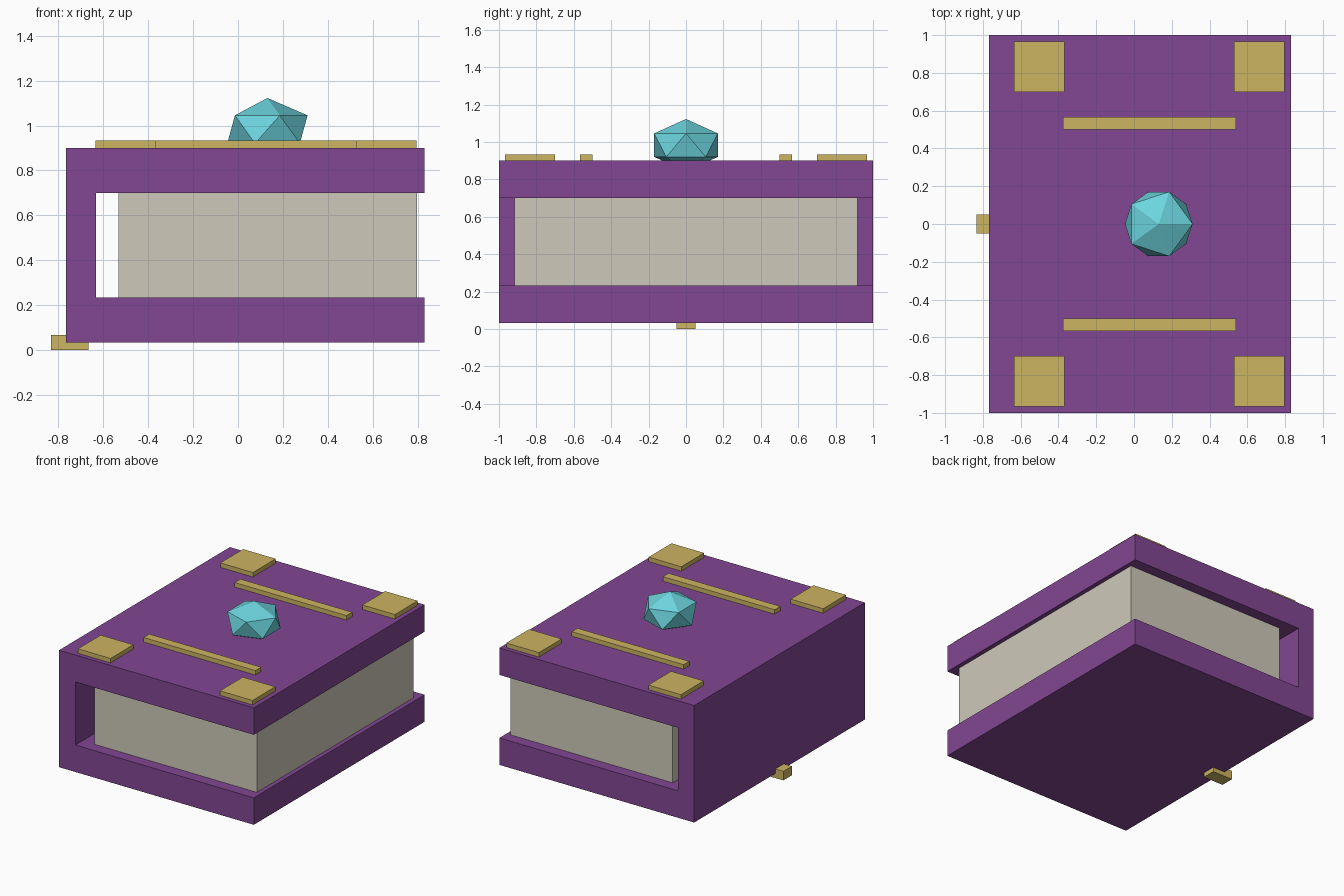
import bpy
import bmesh

cube = bpy.data.objects.get("Cube")
if cube:
    bpy.data.objects.remove(cube, do_unlink=True)


def srgb(r, g, b):
    lin = [c / 12.92 if c < 0.04 else ((c + 0.055) / 1.055) ** 2.4
           for c in (r / 255, g / 255, b / 255)]
    return (*lin, 1)


def material(name, colour):
    mat = bpy.data.materials.new(name)
    mat.use_nodes = True
    mat.diffuse_color = colour
    mat.node_tree.nodes["Principled BSDF"].inputs["Base Color"].default_value = colour
    return mat


purple = material("purple leather", srgb(130, 71, 147))
gold = material("gold", srgb(205, 181, 98))
paper = material("paper", srgb(207, 201, 186))
teal = material("teal gem", srgb(108, 212, 222))


def finish(name, bm, mat):
    bmesh.ops.recalc_face_normals(bm, faces=bm.faces)
    mesh = bpy.data.meshes.new(name)
    bm.to_mesh(mesh)
    bm.free()
    mesh.materials.append(mat)
    obj = bpy.data.objects.new(name, mesh)
    bpy.context.collection.objects.link(obj)
    return obj


def prism(name, profile, y0, y1, mat):
    """Extrude an x-z outline from y0 to y1."""
    bm = bmesh.new()
    face = bm.faces.new([bm.verts.new((x, y0, z)) for x, z in profile])
    ext = bmesh.ops.extrude_face_region(bm, geom=[face])["geom"]
    verts = [v for v in ext if isinstance(v, bmesh.types.BMVert)]
    bmesh.ops.translate(bm, verts=verts, vec=(0, y1 - y0, 0))
    return finish(name, bm, mat)


def box(name, x, y, z, mat):
    outline = [(x[0], z[0]), (x[1], z[0]), (x[1], z[1]), (x[0], z[1])]
    return prism(name, outline, y[0], y[1], mat)


# Cover: C-shaped section with the spine at -x
back, spine, edge = -0.767, -0.633, 0.83
bottom, floor, ceiling, top = 0.033, 0.233, 0.7, 0.9
prism("cover", [(back, bottom), (edge, bottom), (edge, floor), (spine, floor),
                (spine, ceiling), (edge, ceiling), (edge, top), (back, top)],
      -1, 1, purple)

# Page block
box("pages", (-0.533, 0.797), (-0.917, 0.917), (floor, ceiling), paper)

# Gold corner plates and bands on the top cover
plate_z = (top, 0.933)
for side, s in (("front", -1), ("back", 1)):
    outer = sorted((s * 0.7, s * 0.967))
    for end, x in (("spine", -0.635), ("edge", 0.529)):
        box(f"{side}_{end}_corner", (x, x + 0.267), outer, plate_z, gold)
    box(f"{side}_band", (-0.377, 0.54), sorted((s * 0.5, s * 0.567)), plate_z, gold)

# Small clasp under the spine
box("clasp", (-0.833, -0.667), (-0.05, 0.05), (0, 0.067), gold)

# Faceted gem, flattened and half sunk into the cover
bm = bmesh.new()
bmesh.ops.create_icosphere(bm, subdivisions=1, radius=0.2)
gem = finish("gem", bm, teal)
gem.scale.z = 0.7
gem.location = (0.131, 0, 0.983)
